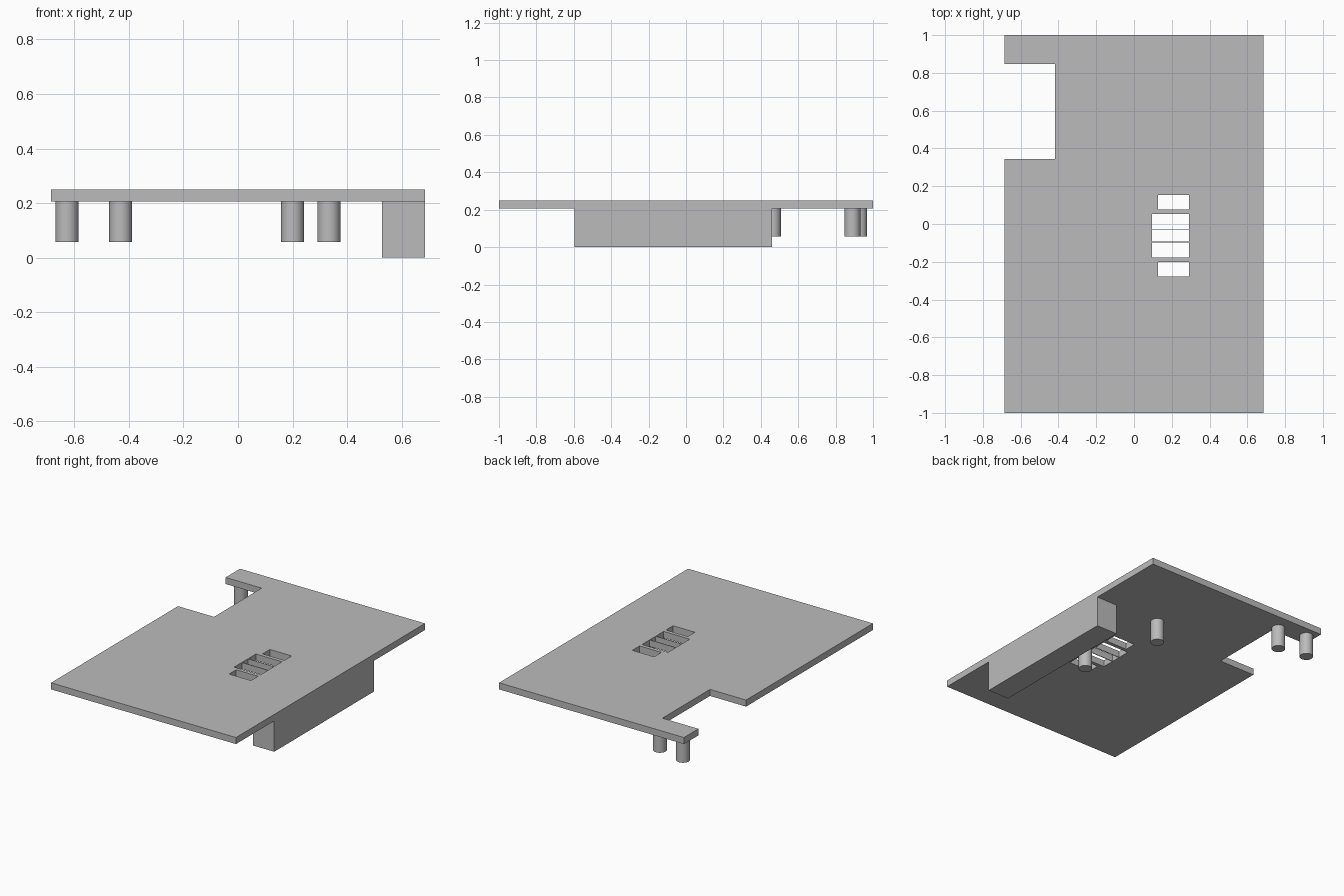
import bpy
import bmesh

old = bpy.data.objects.get("Cube")
if old:
    bpy.data.objects.remove(old, do_unlink=True)

TOP, UNDER, PIN_END = 0.25, 0.206, 0.057
HALF_X = 0.685

grey = bpy.data.materials.new("plain grey")
grey.use_nodes = True
colour = (0.5, 0.5, 0.5, 1)
grey.diffuse_color = colour
grey.node_tree.nodes["Principled BSDF"].inputs["Base Color"].default_value = colour


def rectangle(x0, x1, y0, y1):
    return [(x0, y0), (x1, y0), (x1, y1), (x0, y1)]


def sheet(name, loops, z0, z1):
    """Extrude a flat outline; loops after the first are holes."""
    curve = bpy.data.curves.new(name, "CURVE")
    curve.dimensions = "2D"
    curve.fill_mode = "BOTH"
    curve.extrude = (z1 - z0) / 2
    for loop in loops:
        spline = curve.splines.new("POLY")
        spline.points.add(len(loop) - 1)
        for point, (x, y) in zip(spline.points, loop):
            point.co = (x, y, 0, 1)
        spline.use_cyclic_u = True
    helper = bpy.data.objects.new(name + " outline", curve)
    bpy.context.collection.objects.link(helper)
    graph = bpy.context.evaluated_depsgraph_get()
    mesh = bpy.data.meshes.new_from_object(helper.evaluated_get(graph))
    bpy.data.objects.remove(helper, do_unlink=True)
    # Weld the caps to the walls
    bm = bmesh.new()
    bm.from_mesh(mesh)
    bmesh.ops.remove_doubles(bm, verts=bm.verts, dist=0.0001)
    bmesh.ops.recalc_face_normals(bm, faces=bm.faces)
    bmesh.ops.translate(bm, verts=bm.verts, vec=(0, 0, (z0 + z1) / 2))
    for face in bm.faces:
        face.smooth = False
    bm.to_mesh(mesh)
    bm.free()
    mesh.name = name
    mesh.materials.clear()
    mesh.materials.append(grey)
    obj = bpy.data.objects.new(name, mesh)
    bpy.context.collection.objects.link(obj)
    return obj


# Plate with a notch in its side and a row of slots
outline = [(-HALF_X, -1), (HALF_X, -1), (HALF_X, 1), (-HALF_X, 1),
           (-HALF_X, 0.847), (-0.418, 0.847), (-0.418, 0.343), (-HALF_X, 0.343)]
slots = [rectangle(0.128, 0.29, -0.277, -0.202),
         rectangle(0.128, 0.29, 0.077, 0.154)]
# Wide slots, parted by thin ribs
rib = 0.002
edges = [-0.18, -0.095, -0.031, 0.054]
for low, high in zip(edges, edges[1:]):
    slots.append(rectangle(0.096, 0.29, low + rib, high - rib))
sheet("plate", [outline] + slots, UNDER, TOP)

# Long block under the left edge
sheet("side_block", [rectangle(0.528, HALF_X, -0.595, 0.46)], 0, UNDER)

# Round pins under the plate
pins = {"outer_notch_pin": (-0.627, 0.927), "inner_notch_pin": (-0.43, 0.89),
        "back_pin": (0.2, 0.465), "slot_pin": (0.333, -0.075)}
for name, (x, y) in pins.items():
    bpy.ops.mesh.primitive_cylinder_add(
        vertices=48, radius=0.042, depth=UNDER - PIN_END,
        location=(x, y, (UNDER + PIN_END) / 2))
    pin = bpy.context.object
    pin.name = name
    pin.data.materials.append(grey)
    bpy.ops.object.shade_smooth_by_angle()
